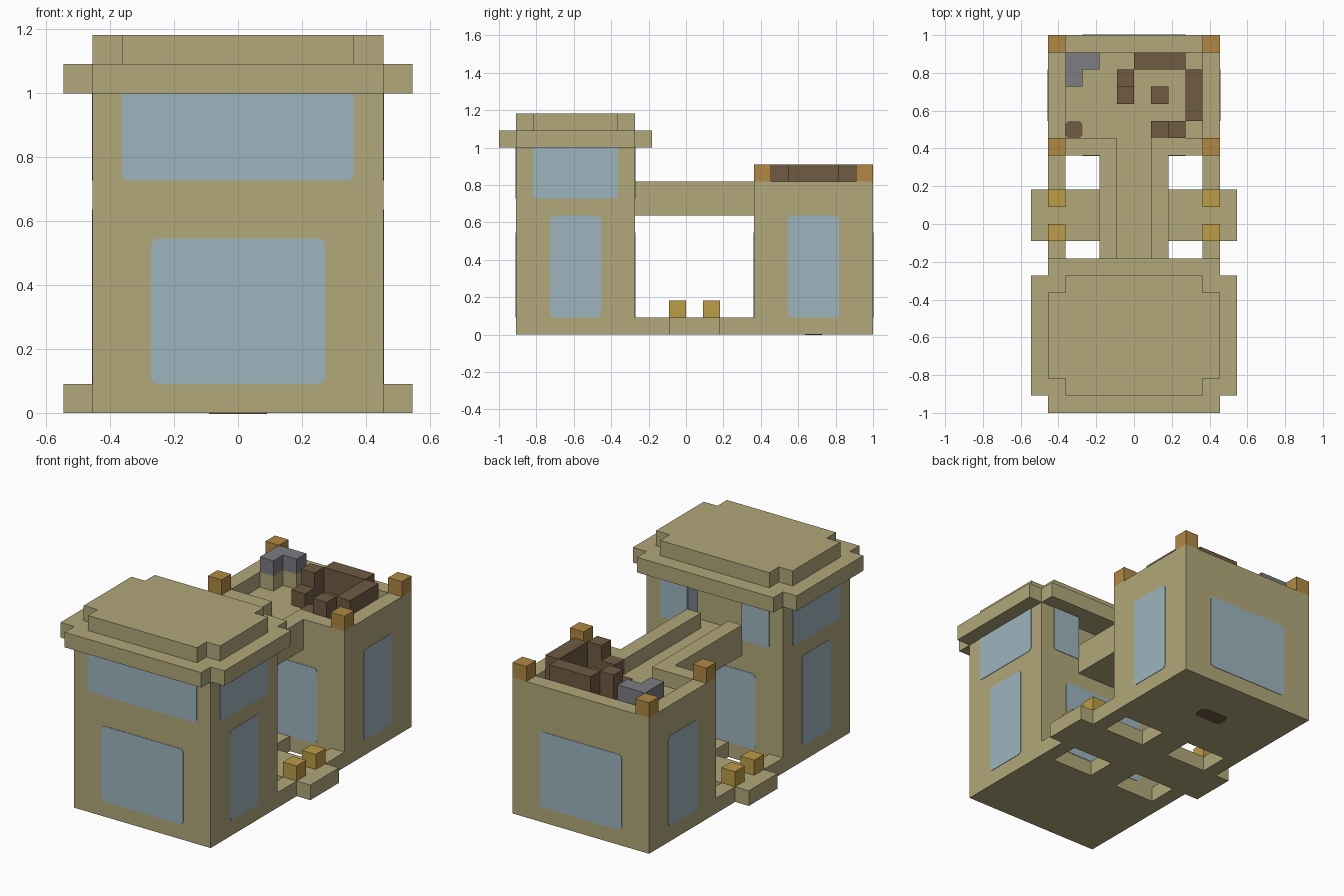
import bpy
import bmesh
from math import sin, cos, pi

U = 1 / 11          # one building block
T = 0.03            # thickness of painted plates, in blocks

cube = bpy.data.objects.get("Cube")
if cube:
    bpy.data.objects.remove(cube, do_unlink=True)


def material(name, r, g, b):
    def lin(c):
        c /= 255
        return c / 12.92 if c < 0.04045 else ((c + 0.055) / 1.055) ** 2.4
    m = bpy.data.materials.new(name)
    m.use_nodes = True
    col = (lin(r), lin(g), lin(b), 1)
    m.diffuse_color = col
    m.node_tree.nodes["Principled BSDF"].inputs["Base Color"].default_value = col
    return m


SAND = material("sandstone", 178, 168, 122)
GLASS = material("pale blue glass", 158, 181, 191)
BROWN = material("dark brown", 111, 91, 66)
GREY = material("grey", 125, 125, 130)
ORANGE = material("orange", 177, 137, 68)
YELLOW = material("yellow", 188, 156, 70)

AXES = {"x": lambda u, v, w: (w, u, v),
        "y": lambda u, v, w: (u, w, v),
        "z": lambda u, v, w: (u, v, w)}


def prism(name, outline, w0, w1, mat, axis="z"):
    """Extrude an outline along an axis; all sizes in blocks."""
    bm = bmesh.new()
    place = AXES[axis]
    face = bm.faces.new([bm.verts.new(place(u, v, w0)) for u, v in outline])
    new = bmesh.ops.extrude_face_region(bm, geom=[face])["geom"]
    step = place(0, 0, w1 - w0)
    bmesh.ops.translate(bm, vec=step, verts=[e for e in new if isinstance(e, bmesh.types.BMVert)])
    bmesh.ops.scale(bm, vec=(U, U, U), verts=bm.verts)
    bmesh.ops.recalc_face_normals(bm, faces=bm.faces)
    me = bpy.data.meshes.new(name)
    bm.to_mesh(me)
    bm.free()
    me.materials.append(mat)
    ob = bpy.data.objects.new(name, me)
    bpy.context.collection.objects.link(ob)
    return ob


def box(name, x0, x1, y0, y1, z0, z1, mat=SAND):
    return prism(name, [(x0, y0), (x1, y0), (x1, y1), (x0, y1)], z0, z1, mat)


def plate(name, axis, w, side, u0, u1, v0, v1, mat=GLASS, r=0.25):
    """Thin rounded panel lying on a wall at w, facing side (+1 or -1)."""
    pts = []
    corners = [(u1 - r, v1 - r), (u0 + r, v1 - r), (u0 + r, v0 + r), (u1 - r, v0 + r)]
    for q, (cu, cv) in enumerate(corners):
        for k in range(4):
            a = (q + k / 3) * pi / 2
            pts.append((cu + r * cos(a), cv + r * sin(a)))
    return prism(name, pts, w, w + side * T, mat, axis)


def stepped_slab(name, a, y0, y1, z0, z1):
    """Slab with one block notched out of each corner."""
    half = [(a - 1, y0), (a - 1, y0 + 1), (a, y0 + 1),
            (a, y1 - 1), (a - 1, y1 - 1), (a - 1, y1)]
    prism(name, half + [(-x, y) for x, y in reversed(half)], z0, z1, SAND)


# Front tower: solid lower storey, upper storey with a recessed doorway
box("tower_body", -5, 5, -10, -3, 0, 8)
prism("tower_upper_storey", [(-5, -10), (5, -10), (5, -3), (2, -3), (2, -4),
                             (-2, -4), (-2, -3), (-5, -3)], 8, 11, SAND)
stepped_slab("tower_eaves", 6, -11, -2, 11, 12)
stepped_slab("tower_roof_cap", 5, -10, -3, 12, 13)

# Rear block: solid body and a parapet open towards the bridge
box("rear_body", -5, 5, 4, 11, 0, 8)
prism("rear_parapet", [(1, 4), (5, 4), (5, 11), (-5, 11), (-5, 4), (-1, 4), (-1, 5),
                       (-4, 5), (-4, 10), (4, 10), (4, 5), (1, 5)], 8, 9, SAND)

# Bridge channel and courtyard path
box("bridge_floor", -2, 2, -3, 4, 7, 8)
box("courtyard_path", -1, 1, -3, 4, 0, 1)
box("courtyard_cross", -6, 6, -1, 2, 0, 1)

# Windows at the front and back of both buildings
plate("tower_front_window", "y", -10, -1, -3, 3, 1, 6)
plate("tower_front_upper_window", "y", -10, -1, -4, 4, 8, 11.4)
plate("tower_back_window", "y", -3, 1, -3, 3, 1, 6)
plate("rear_front_window", "y", 4, -1, -3, 3, 1, 6)
plate("rear_back_window", "y", 11, 1, -3, 3, 1, 6)

# Everything that repeats on both sides
for s, tag in ((1, "left"), (-1, "right")):
    def span(a, b):
        return sorted((s * a, s * b))
    box("bridge_wall_" + tag, *span(1, 2), -3, 4, 8, 9)
    for y0, y1, end in ((-3, -1, "front"), (2, 4, "rear")):
        box(f"courtyard_edge_{end}_{tag}", *span(4, 5), y0, y1, 0, 1)
    for y in (-1, 1):
        box("courtyard_lamp_" + tag, *span(4, 5), y, y + 1, 1, 2, YELLOW)
    for y in (4, 10):
        box("parapet_corner_" + tag, *span(4, 5), y, y + 1, 9, 10, ORANGE)
    plate("tower_side_window_" + tag, "x", 5 * s, s, -8, -5, 1, 7)
    plate("tower_side_upper_window_" + tag, "x", 5 * s, s, -9, -4, 8, 11.4)
    plate("rear_side_window_" + tag, "x", 5 * s, s, 6, 9, 1, 7)
    plate("door_side_window_" + tag, "y", -3, 1, *span(2, 4), 8, 11.4, r=0.1)
    plate("door_reveal_" + tag, "x", 2 * s, -s, -4, -3, 8, 11.4, r=0.05)

# Goods on the rear terrace
for x0, x1, y0, y1, top in ((0, 3, 9, 10, 10), (3, 4, 6, 9, 10), (-1, 0, 8, 9, 10),
                            (-1, 0, 7, 8, 9), (1, 2, 7, 8, 9), (1, 2, 5, 6, 9),
                            (2, 3, 5, 6, 10)):
    box("terrace_crate", x0, x1, y0, y1, 8, top, BROWN)
plate("terrace_floor_patch", "z", 8, 1, -4, -3, 5, 6, BROWN)
plate("underside_patch", "z", 0, -1, -1, 1, 7, 8, BROWN)

# Grey corner pile on a sandstone plinth
pile = [(-4, 8), (-3, 8), (-3, 9), (-2, 9), (-2, 10), (-4, 10)]
prism("pile_plinth", pile, 8, 9, SAND)
prism("grey_pile", pile, 9, 10, GREY)
